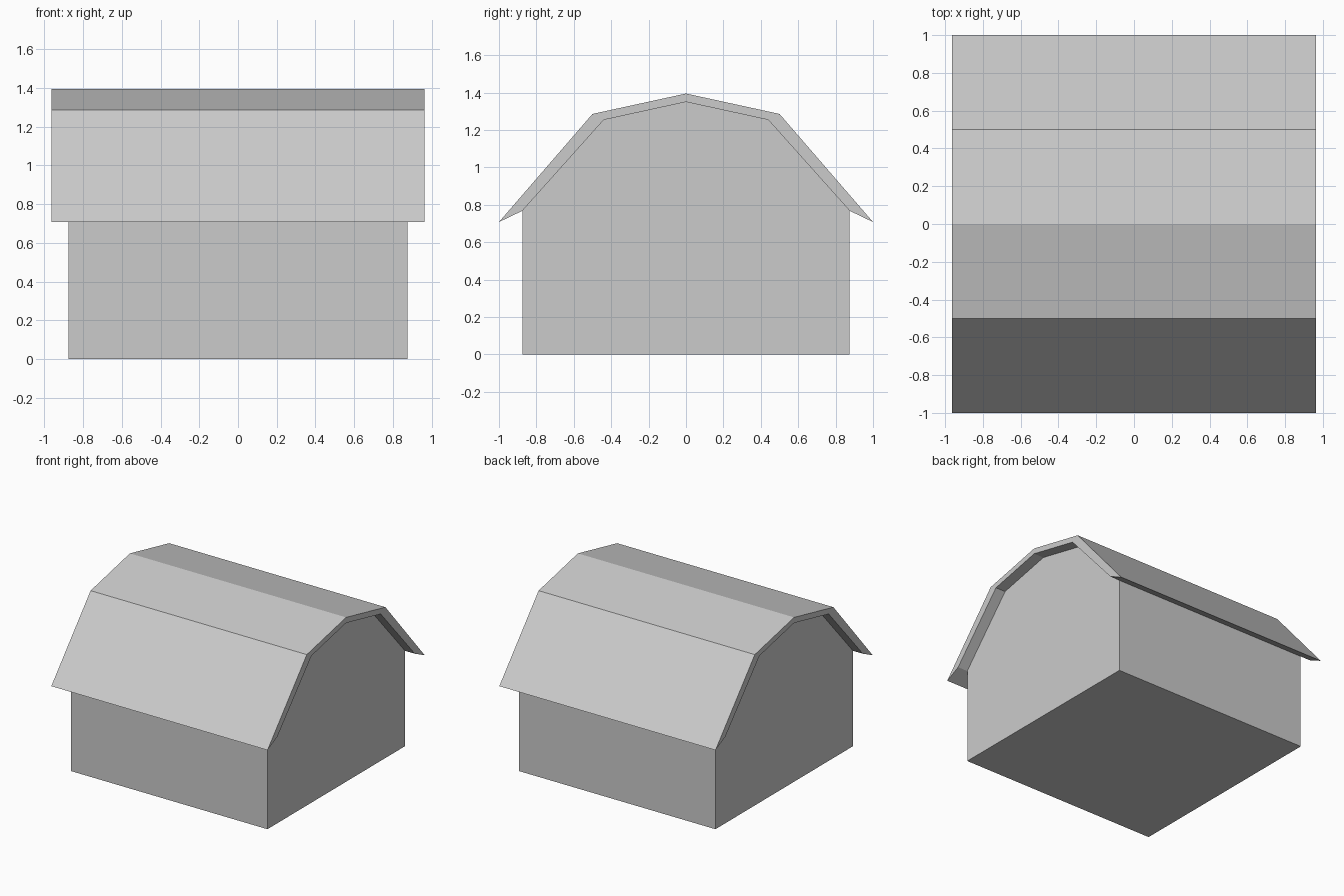
import bpy
import bmesh

if "Cube" in bpy.data.objects:
    bpy.data.objects.remove(bpy.data.objects["Cube"])


def mirrored(half):
    """Complete a ridge-to-eave (y, z) half profile across y = 0."""
    return [(-y, z) for y, z in reversed(half) if y > 0] + half


def extrude_along_x(name, profile, half_length):
    bm = bmesh.new()
    face = bm.faces.new([bm.verts.new((-half_length, y, z)) for y, z in profile])
    result = bmesh.ops.extrude_face_region(bm, geom=[face], use_keep_orig=True)
    moved = [v for v in result["geom"] if isinstance(v, bmesh.types.BMVert)]
    bmesh.ops.translate(bm, verts=moved, vec=(2 * half_length, 0, 0))
    bmesh.ops.recalc_face_normals(bm, faces=bm.faces)
    mesh = bpy.data.meshes.new(name)
    bm.to_mesh(mesh)
    bm.free()
    obj = bpy.data.objects.new(name, mesh)
    bpy.context.collection.objects.link(obj)
    return obj


# Underside of the gambrel roof, shared by walls and roof
inner = [(0, 1.35), (0.44, 1.254), (0.875, 0.768)]
outer = [(0, 1.395), (0.5, 1.286), (1.0, 0.708)]

# Walls with gable ends
extrude_along_x("barn_walls", mirrored(inner + [(0.875, 0)]), 0.875)

# Folded roof slab overhanging the walls on all sides
extrude_along_x("gambrel_roof", mirrored(outer) + mirrored(inner)[::-1], 0.963)
